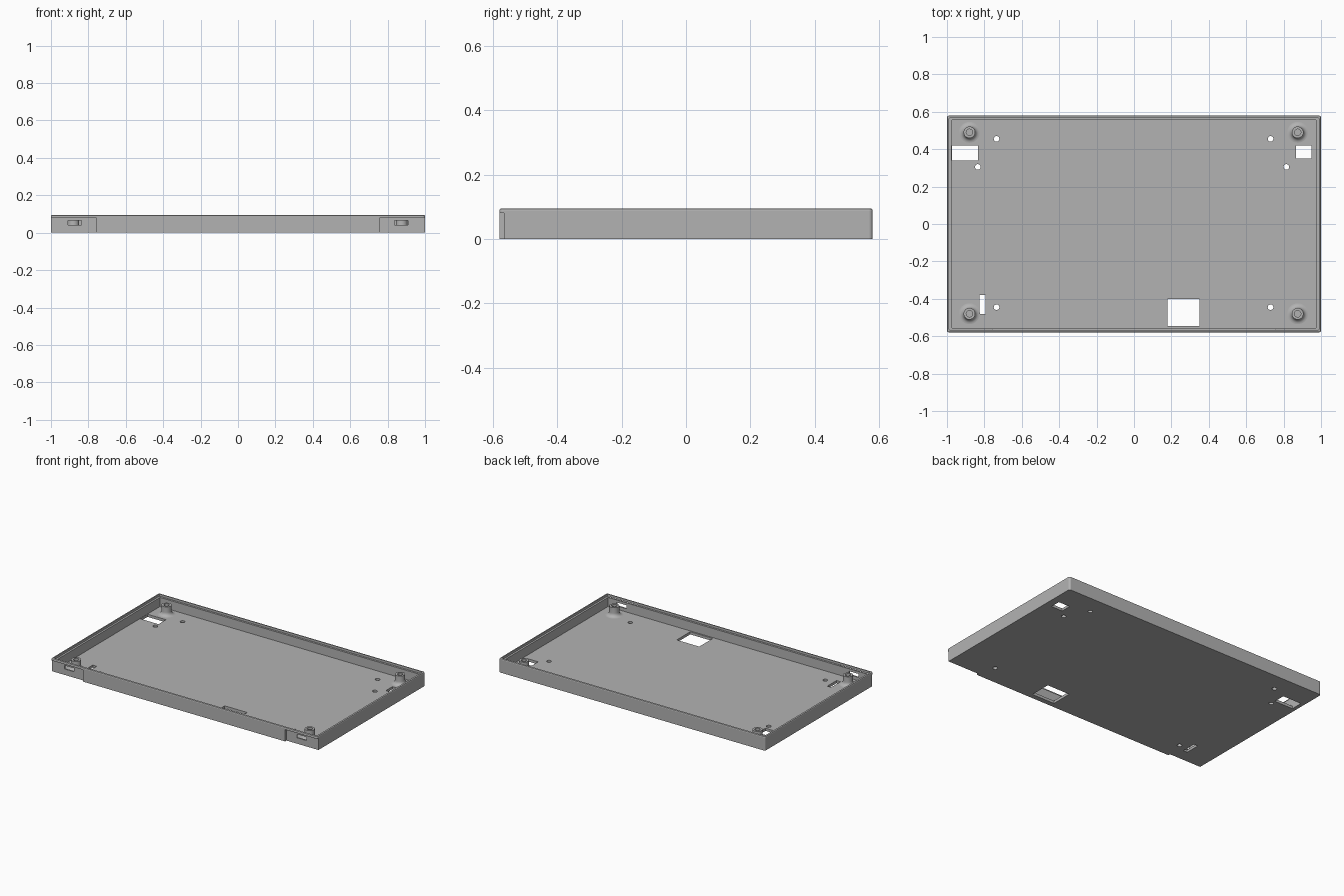
import bpy, bmesh, math
from mathutils import Matrix, Vector

if "Cube" in bpy.data.objects:
    bpy.data.objects.remove(bpy.data.objects["Cube"], do_unlink=True)

mat = bpy.data.materials.new("mid_grey")
mat.use_nodes = True
mat.diffuse_color = (0.45, 0.45, 0.45, 1)
mat.node_tree.nodes["Principled BSDF"].inputs["Base Color"].default_value = mat.diffuse_color

HX, HY, H, FLOOR = 1.0, 0.58, 0.095, 0.018


def make_object(name, bm):
    bmesh.ops.recalc_face_normals(bm, faces=bm.faces)
    me = bpy.data.meshes.new(name)
    bm.to_mesh(me)
    bm.free()
    me.materials.append(mat)
    ob = bpy.data.objects.new(name, me)
    bpy.context.collection.objects.link(ob)
    return ob


def loft(bm, rings):
    """Skin a stack of closed rings and cap both ends."""
    loops = [[bm.verts.new(p) for p in ring] for ring in rings]
    for a, b in zip(loops, loops[1:]):
        for i in range(len(a)):
            j = (i + 1) % len(a)
            bm.faces.new((a[i], a[j], b[j], b[i]))
    bm.faces.new(loops[0][::-1])
    bm.faces.new(loops[-1])


def rounded_rect(inset, z, radius=0.012, steps=4):
    r = max(radius - inset, 0.004)
    pts = []
    for k, (sx, sy) in enumerate(((1, 1), (-1, 1), (-1, -1), (1, -1))):
        for s in range(steps + 1):
            a = math.pi / 2 * (k + s / steps)
            pts.append((sx * (HX - inset - r) + r * math.cos(a),
                        sy * (HY - inset - r) + r * math.sin(a), z))
    return pts


def add_box(bm, x0, x1, y0, y1, z0, z1):
    size = Vector((x1 - x0, y1 - y0, z1 - z0))
    centre = Vector((x0 + x1, y0 + y1, z0 + z1)) / 2
    bmesh.ops.create_cube(bm, size=1, matrix=Matrix.Translation(centre) @ Matrix.Diagonal(size).to_4x4())


# Tray: outer wall, softened rim, stepped lip, inner wall and floor
bm = bmesh.new()
profile = [(0, 0), (0, H - 0.007), (0.002, H - 0.002), (0.007, H),
           (0.012, H), (0.012, H - 0.015), (0.025, H - 0.015), (0.025, FLOOR)]
loft(bm, [rounded_rect(i, z) for i, z in profile])
tray = make_object("tray", bm)

# Cutter: floor windows, screw holes, front corner recesses and their slots
bm = bmesh.new()
for x0, x1, y0, y1 in ((-0.974, -0.835, 0.34, 0.42), (0.865, 0.95, 0.35, 0.42),
                       (0.18, 0.35, -0.545, -0.40), (-0.825, -0.795, -0.48, -0.38)):
    add_box(bm, x0, x1, y0, y1, -0.05, 0.05)
for x, y in ((-0.735, 0.455), (0.73, 0.455), (-0.835, 0.305),
             (0.815, 0.305), (-0.735, -0.445), (0.73, -0.445)):
    bmesh.ops.create_cone(bm, cap_ends=True, segments=24, radius1=0.015, radius2=0.015,
                          depth=0.1, matrix=Matrix.Translation((x, y, 0)))
window_cutter = make_object("window_cutter", bm)

bm = bmesh.new()
for s in (-1, 1):
    xs = sorted((s * 0.76, s * 1.1))
    add_box(bm, *xs, -0.7, -HY + 0.015, -0.05, 0.08)
recess_cutter = make_object("recess_cutter", bm)

bm = bmesh.new()
for s in (-1, 1):
    add_box(bm, s * 0.873 - 0.036, s * 0.873 + 0.036, -0.6, -0.545, 0.04, 0.064)
slot_cutter = make_object("slot_cutter", bm)

for cutter in (window_cutter, recess_cutter, slot_cutter):
    mod = tray.modifiers.new(cutter.name, "BOOLEAN")
    mod.operation, mod.solver, mod.object = "DIFFERENCE", "EXACT", cutter
    cutter.hide_render = True
    cutter.hide_viewport = True
    cutter.display_type = "WIRE"


# Screw posts: flared foot, straight shank and blind bore
def post_profile():
    flare = 0.025
    pts = [(0.056, FLOOR - 0.004)]
    for s in range(7):
        a = math.pi / 2 * s / 6
        pts.append((0.056 - flare * math.sin(a), FLOOR + flare * (1 - math.cos(a))))
    return pts + [(0.031, 0.08), (0.017, 0.08), (0.017, FLOOR + 0.002)]


posts = []
for side, x in (("right", -0.88), ("left", 0.875)):
    for end, y in (("back", 0.49), ("front", -0.48)):
        bm = bmesh.new()
        n = 32
        loft(bm, [[(x + r * math.cos(math.tau * i / n), y + r * math.sin(math.tau * i / n), z)
                   for i in range(n)] for r, z in post_profile()])
        posts.append(make_object(f"{end}_{side}_post", bm))

# Smooth the curved faces, keep the edges crisp
bpy.ops.object.select_all(action="DESELECT")
for ob in posts:
    ob.select_set(True)
bpy.context.view_layer.objects.active = posts[0]
bpy.ops.object.shade_smooth_by_angle(angle=math.radians(30))
